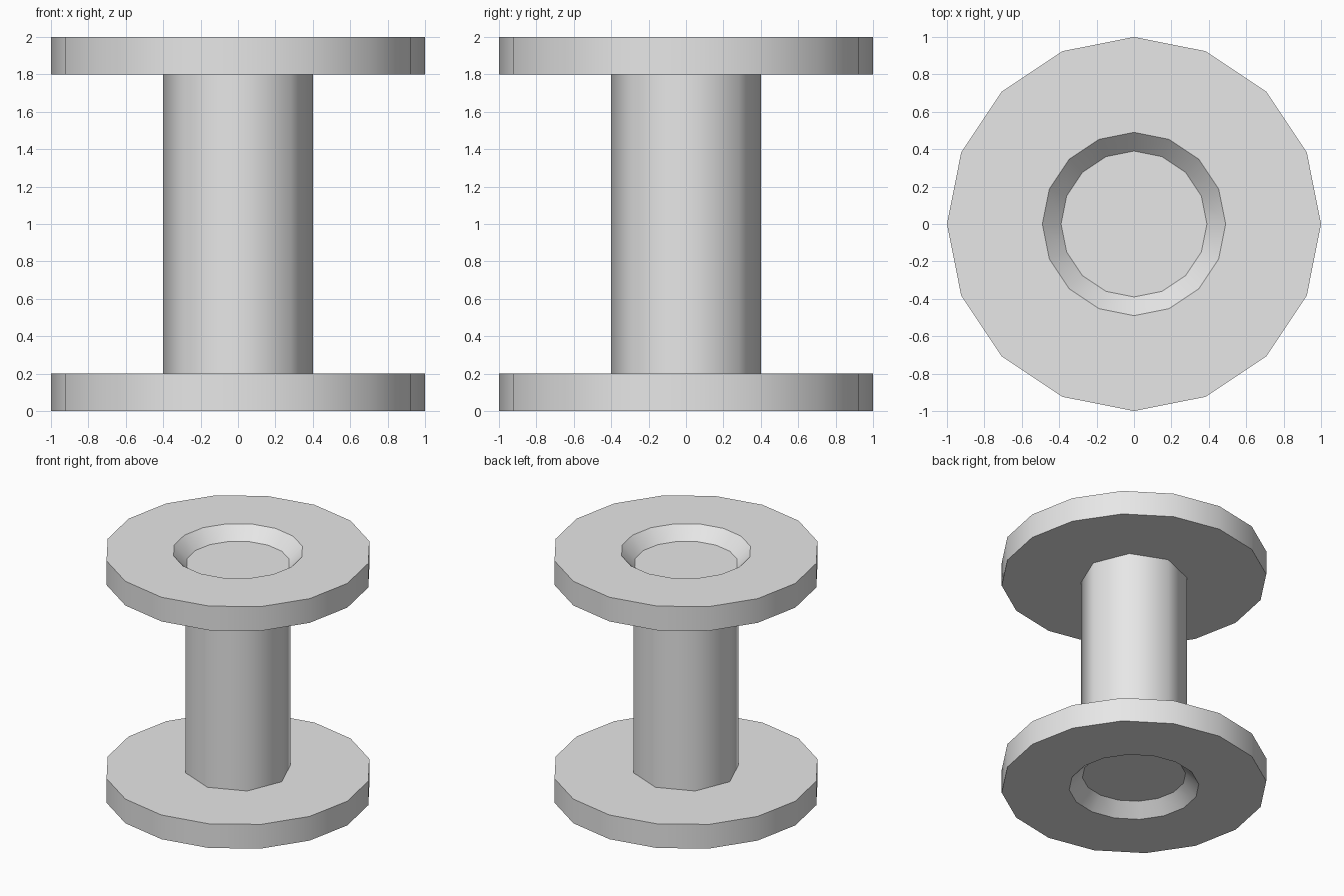
import bpy
import bmesh
from math import cos, sin, tau

cube = bpy.data.objects.get("Cube")
if cube:
    bpy.data.objects.remove(cube, do_unlink=True)

GREY = (0.8, 0.8, 0.8, 1.0)
grey = bpy.data.materials.new("plain grey")
grey.use_nodes = True
grey.diffuse_color = GREY
grey.node_tree.nodes["Principled BSDF"].inputs["Base Color"].default_value = GREY


def turned(name, profile, sides, caps):
    """Revolve (radius, height) pairs; bands are smooth, rims stay sharp."""
    bm = bmesh.new()
    rings = [[bm.verts.new((r * cos(tau * i / sides), r * sin(tau * i / sides), z))
              for i in range(sides)] for r, z in profile]
    for low, high in zip(rings, rings[1:]):
        for i in range(sides):
            j = (i + 1) % sides
            face = bm.faces.new((low[i], low[j], high[j], high[i]))
            face.smooth = True
    if caps:
        bm.faces.new(rings[0][::-1])
        bm.faces.new(rings[-1])
    for ring in rings:
        for i in range(sides):
            edge = bm.edges.get((ring[i - 1], ring[i]))
            edge.smooth = False
    bmesh.ops.recalc_face_normals(bm, faces=bm.faces)
    mesh = bpy.data.meshes.new(name)
    bm.to_mesh(mesh)
    bm.free()
    mesh.materials.append(grey)
    obj = bpy.data.objects.new(name, mesh)
    bpy.context.collection.objects.link(obj)
    return obj


# Flanges: flat discs with a bevelled round recess in the outer face
for name, inner, outer in (("bottom_flange", 0.2, 0.0), ("top_flange", 1.8, 2.0)):
    recess = outer + (inner - outer) * 0.5
    turned(name, [(0.4, inner), (1.0, inner), (1.0, outer),
                  (0.49, outer), (0.39, recess)], 16, True)

# Central shaft between the flanges
turned("shaft", [(0.4, 0.2), (0.4, 1.8)], 8, False)
